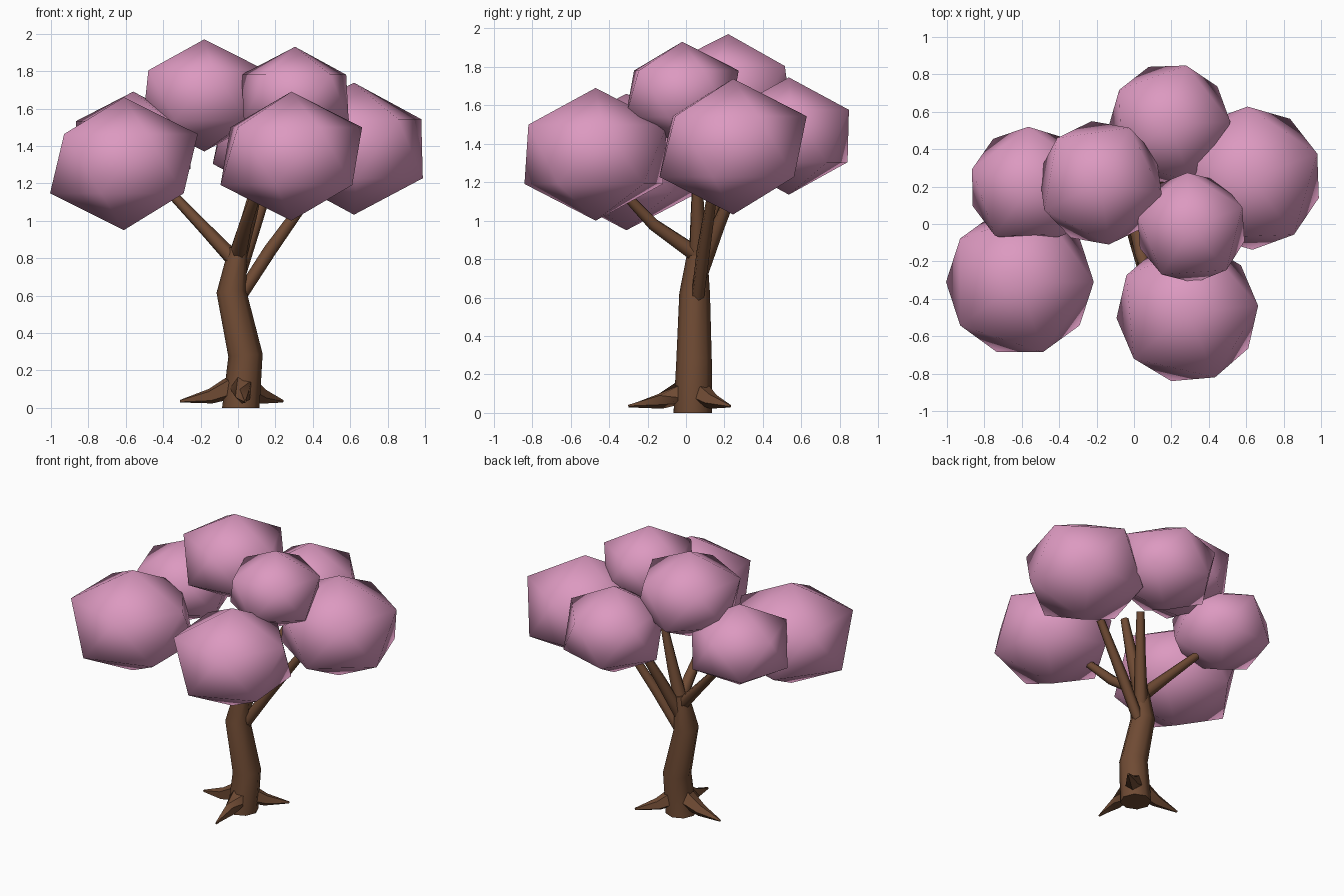
import bpy, bmesh, math
from mathutils import Vector, Matrix

if "Cube" in bpy.data.objects:
    bpy.data.objects.remove(bpy.data.objects["Cube"])


def material(name, color):
    m = bpy.data.materials.new(name)
    m.diffuse_color = (*color, 1)
    m.use_nodes = True
    m.node_tree.nodes["Principled BSDF"].inputs["Base Color"].default_value = m.diffuse_color
    return m


PINK = material("blossom pink", (0.72, 0.32, 0.53))
BROWN = material("bark brown", (0.16, 0.07, 0.034))


def finish(name, bm, mat, angle=math.pi):
    mesh = bpy.data.meshes.new(name)
    bm.to_mesh(mesh)
    bm.free()
    mesh.materials.append(mat)
    for p in mesh.polygons:
        p.use_smooth = True
    mesh.set_sharp_from_angle(angle=angle)
    obj = bpy.data.objects.new(name, mesh)
    bpy.context.collection.objects.link(obj)
    return obj


def tube(name, nodes, sides=6, flat_start=False):
    """Tapered limb through nodes of (x, y, z, radius)."""
    bm = bmesh.new()
    pts = [Vector(n[:3]) for n in nodes]
    rings = []
    for i, node in enumerate(nodes):
        d = (pts[min(i + 1, len(pts) - 1)] - pts[max(i - 1, 0)]).normalized()
        if flat_start and i == 0:
            d = Vector((0, 0, 1))
        u = d.cross(Vector((0, 1, 0.3))).normalized()
        v = d.cross(u)
        ring = []
        for k in range(sides):
            a = math.tau * k / sides
            ring.append(bm.verts.new(pts[i] + node[3] * (u * math.cos(a) + v * math.sin(a))))
        rings.append(ring)
    for a, b in zip(rings, rings[1:]):
        for k in range(sides):
            j = (k + 1) % sides
            bm.faces.new((a[k], a[j], b[j], b[k]))
    bm.faces.new(rings[0][::-1])
    bm.faces.new(rings[-1])
    bmesh.ops.recalc_face_normals(bm, faces=bm.faces)
    return finish(name, bm, BROWN, math.radians(65))


def blossom(name, center, ring, height, turn):
    """Flattened low-poly foliage ball; ring is the radius seen from above."""
    bm = bmesh.new()
    bmesh.ops.create_icosphere(bm, subdivisions=1, radius=1)
    r = ring / 0.8944
    bm.transform(Matrix.Translation(center)
                 @ Matrix.Rotation(math.radians(turn), 4, 'Z')
                 @ Matrix.Diagonal((r, r, height, 1)))
    return finish(name, bm, PINK)


# Bent trunk
tube("trunk", [(0.015, 0.035, 0.0, 0.10), (0.04, 0.042, 0.28, 0.092),
               (-0.035, 0.045, 0.62, 0.08), (0.0, 0.06, 0.85, 0.05)],
     sides=8, flat_start=True)

# Branches
tube("front_branch", [(0.0, 0.06, 0.82, 0.045), (0.04, -0.17, 0.98, 0.034), (0.10, -0.33, 1.15, 0.026)])
tube("left_branch", [(0.0, 0.05, 0.77, 0.045), (-0.18, 0.11, 0.96, 0.034), (-0.37, 0.18, 1.16, 0.026)])
tube("right_branch", [(0.015, 0.06, 0.60, 0.035), (0.17, 0.09, 0.84, 0.036), (0.40, 0.14, 1.16, 0.026)])
tube("middle_branch", [(-0.01, 0.06, 0.78, 0.05), (0.06, 0.06, 1.02, 0.04), (0.13, 0.06, 1.30, 0.026)])
tube("back_branch", [(0.0, 0.07, 0.72, 0.045), (0.09, 0.17, 0.98, 0.036), (0.18, 0.28, 1.24, 0.026)])

# Roots
for name, x, y in (("right_root", 0.24, 0.23), ("front_root", 0.04, -0.30), ("left_root", -0.31, 0.06)):
    cx, cy = 0.015, 0.035
    tube(name, [(cx + 0.15 * (x - cx), cy + 0.15 * (y - cy), 0.11, 0.065),
                (cx + 0.5 * (x - cx), cy + 0.5 * (y - cy), 0.062, 0.042),
                (x, y, 0.035, 0.007)], sides=5)

# Blossom clusters
blossom("front_left_blossom", (-0.61, -0.31, 1.305), 0.395, 0.355, 0)
blossom("front_right_blossom", (0.285, -0.47, 1.345), 0.38, 0.345, 5)
blossom("right_blossom", (0.62, 0.245, 1.385), 0.383, 0.353, 20)
blossom("back_blossom", (0.19, 0.535, 1.44), 0.325, 0.305, 2)
blossom("left_blossom", (-0.56, 0.20, 1.405), 0.32, 0.285, 19)
blossom("top_left_blossom", (-0.18, 0.22, 1.67), 0.333, 0.30, -10)
blossom("top_right_blossom", (0.305, -0.02, 1.66), 0.295, 0.27, 22)
